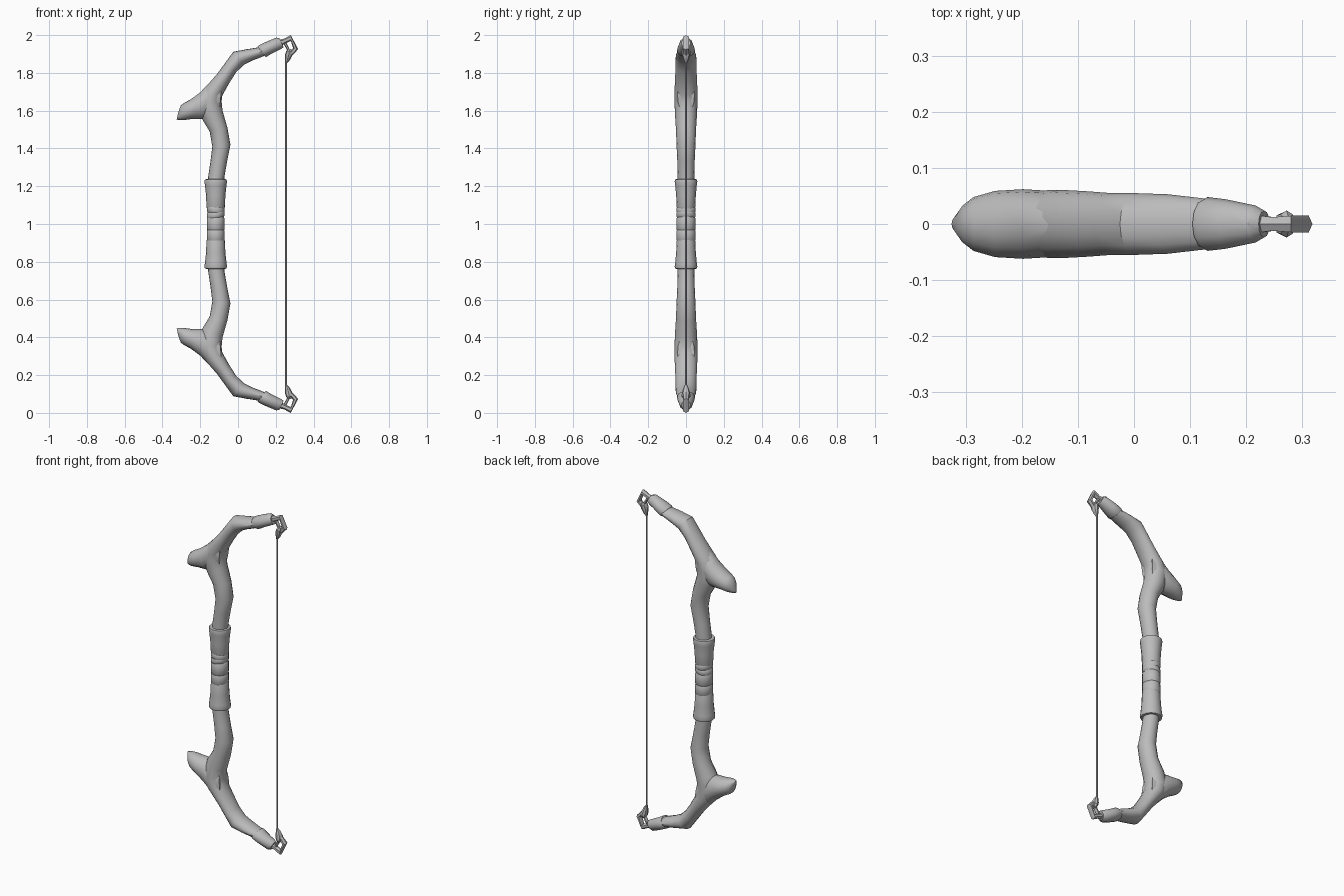
import bpy, bmesh, math
from mathutils import Vector

grey = bpy.data.materials.new("plain grey")
grey.diffuse_color = (0.5, 0.5, 0.5, 1)


def loft(name, rows, sides=14, flip=False, angle=35):
    """Skin elliptical sections; row = left x, left z, right x, right z, half depth."""
    bm = bmesh.new()
    rings = []
    for ax, az, bx, bz, w in rows:
        a, b = Vector((ax, 0, az)), Vector((bx, 0, bz))
        ring = []
        for i in range(sides):
            t = 2 * math.pi * i / sides
            p = (a + b) / 2 + (b - a) / 2 * math.cos(t) + Vector((0, w * math.sin(t), 0))
            if flip:
                p.z = 2 - p.z
            ring.append(bm.verts.new(p))
        rings.append(ring)
    for r, s in zip(rings, rings[1:]):
        for i in range(sides):
            j = (i + 1) % sides
            bm.faces.new((r[i], r[j], s[j], s[i]))
    bm.faces.new(rings[0])
    bm.faces.new(rings[-1])
    bmesh.ops.recalc_face_normals(bm, faces=bm.faces)
    mesh = bpy.data.meshes.new(name)
    bm.to_mesh(mesh)
    bm.free()
    ob = bpy.data.objects.new(name, mesh)
    bpy.context.collection.objects.link(ob)
    mesh.materials.append(grey)
    bpy.ops.object.select_all(action='DESELECT')
    bpy.context.view_layer.objects.active = ob
    ob.select_set(True)
    bpy.ops.object.shade_smooth_by_angle(angle=math.radians(angle))
    return ob


def upright(cx, rows, tilt=0.0):
    """Sections of a vertical turned part: z, half width, half depth."""
    return [(cx - r, z - tilt, cx + r, z + tilt, d) for z, r, d in rows]


limb = [(-0.16, 1.18, -0.075, 1.18, .044), (-0.158, 1.25, -0.072, 1.25, .044),
        (-0.146, 1.33, -0.057, 1.335, .046), (-0.136, 1.41, -0.04, 1.42, .050),
        (-0.15, 1.49, -0.056, 1.51, .053), (-0.187, 1.55, -0.082, 1.60, .058),
        (-0.215, 1.64, -0.087, 1.65, .061), (-0.18, 1.715, -0.083, 1.68, .061),
        (-0.11, 1.795, -0.047, 1.745, .058), (-0.07, 1.85, -0.01, 1.803, .055),
        (-0.025, 1.912, 0.03, 1.842, .055), (0.045, 1.925, 0.075, 1.865, .053),
        (0.12, 1.937, 0.14, 1.89, .045)]
horn = [(-0.08, 1.79, -0.10, 1.58, .045), (-0.125, 1.775, -0.14, 1.565, .058),
        (-0.20, 1.697, -0.195, 1.556, .062), (-0.25, 1.66, -0.245, 1.556, .059),
        (-0.287, 1.64, -0.285, 1.55, .048), (-0.303, 1.628, -0.31, 1.55, .032),
        (-0.316, 1.592, -0.325, 1.553, .010)]
wrap = [(0.104, 1.939, 0.146, 1.885, .044), (0.112, 1.947, 0.15, 1.885, .048),
        (0.15, 1.965, 0.178, 1.902, .044), (0.203, 1.987, 0.23, 1.928, .033),
        (0.222, 1.982, 0.242, 1.935, .024)]
nock = [(0.215, 1.975, 0.225, 1.942, .018), (0.245, 1.982, 0.252, 1.956, .014),
        (0.28, 2.0, 0.28, 1.969, .017), (0.318, 1.925, 0.292, 1.93, .017),
        (0.288, 1.892, 0.276, 1.914, .014), (0.262, 1.918, 0.274, 1.925, .012),
        (0.242, 1.952, 0.256, 1.960, .012)]
knot = [(0.251, 1.85, 0.259, 1.85, .006), (0.249, 1.872, 0.274, 1.867, .014),
        (0.249, 1.898, 0.288, 1.893, .022), (0.256, 1.917, 0.288, 1.910, .024),
        (0.266, 1.93, 0.284, 1.923, .014)]
sleeve = upright(-0.118, [(1.08, .046, .045), (1.09, .049, .049), (1.15, .051, .052),
                          (1.205, .057, .057), (1.225, .060, .060),
                          (1.236, .057, .057), (1.238, .046, .046)])

# Mirrored halves
for side, flip in (("upper", False), ("lower", True)):
    loft(side + "_limb", limb, 16, flip)
    loft(side + "_horn", horn, 16, flip)
    loft(side + "_tip_wrap", wrap, 12, flip)
    loft(side + "_nock_ring", nock, 6, flip)
    loft(side + "_string_knot", knot, 8, flip)
    loft(side + "_grip_sleeve", sleeve, 16, flip)

# Cord bands around the middle of the grip, some slightly slanted
for n, (lo, hi, tilt) in enumerate([(0.908, 0.97, 0), (0.965, 1.036, 0),
                                    (1.032, 1.065, .007), (1.058, 1.092, -.005)]):
    e = 0.006
    loft(f"grip_band_{n + 1}", upright(-0.118, [
        (lo, .043, .046), (lo + e, .047, .050), (hi - e, .047, .050), (hi, .043, .046)], tilt), 16)
loft("grip_core", upright(-0.118, [(0.88, .043, .044), (1.12, .043, .044)]), 16)

# String
loft("bow_string", upright(0.255, [(0.14, .005, .005), (1.86, .005, .005)]), 8)
